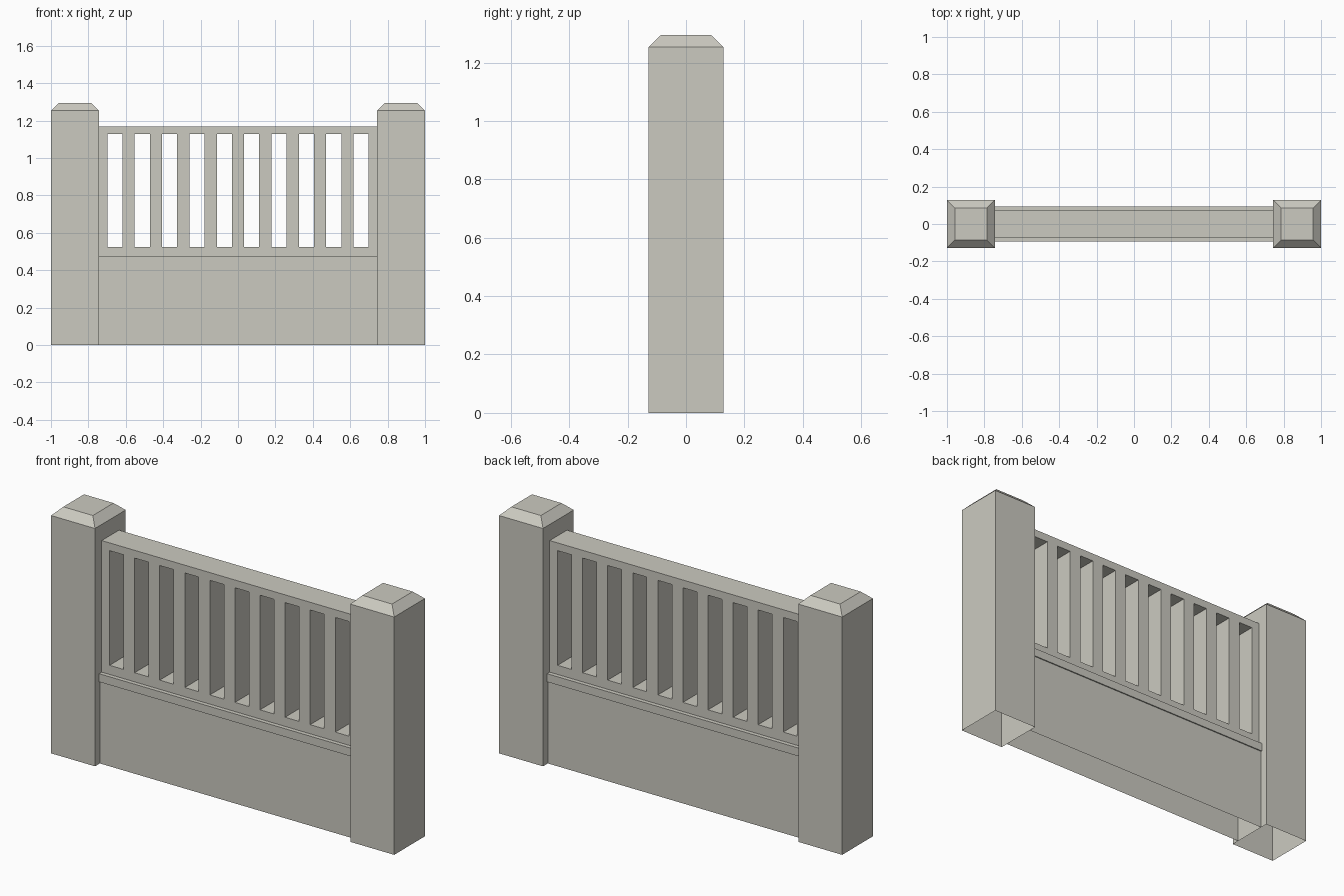
import bpy
import bmesh

if "Cube" in bpy.data.objects:
    bpy.data.objects.remove(bpy.data.objects["Cube"], do_unlink=True)

stone = bpy.data.materials.new("warm_grey_stone")
stone.use_nodes = True
colour = (0.60, 0.59, 0.53, 1)
stone.diffuse_color = colour
stone.node_tree.nodes["Principled BSDF"].inputs["Base Color"].default_value = colour

POST = 0.128          # half width of a post
INNER = 1 - 2 * POST  # half length of the wall between the posts


def finish(bm, name):
    bmesh.ops.recalc_face_normals(bm, faces=bm.faces)
    mesh = bpy.data.meshes.new(name)
    bm.to_mesh(mesh)
    bm.free()
    mesh.materials.append(stone)
    obj = bpy.data.objects.new(name, mesh)
    bpy.context.collection.objects.link(obj)
    return obj


def stack(name, sections, x=0, open_bottom=True):
    """Join rectangular sections (half x, half y, z) into a column."""
    bm = bmesh.new()
    rings = [[bm.verts.new((x + sx * hx, sy * hy, z))
              for sx, sy in ((-1, -1), (1, -1), (1, 1), (-1, 1))]
             for hx, hy, z in sections]
    for low, high in zip(rings, rings[1:]):
        for i in range(4):
            j = (i + 1) % 4
            bm.faces.new((low[i], low[j], high[j], high[i]))
    bm.faces.new(rings[-1])
    if not open_bottom:
        bm.faces.new(rings[0][::-1])
    obj = finish(bm, name)
    if open_bottom:
        # The hollow shell must face outwards
        top = obj.data.polygons[len(obj.data.polygons) - 1]
        if top.normal.z < 0:
            obj.data.flip_normals()
    return obj


# Hollow posts with chamfered caps
for side, name in ((-1, "right_post"), (1, "left_post")):
    stack(name, [(POST, POST, 0), (POST, POST, 1.253),
                 (POST - 0.042, POST - 0.042, 1.294)], x=side * (1 - POST))

# Lower wall and the ledge on it
stack("lower_wall", [(INNER, 0.088, 0), (INNER, 0.088, 0.434)])
stack("ledge", [(INNER, 0.094, 0.432), (INNER, 0.094, 0.475)], open_bottom=False)

# Slotted upper panel: a grid with the slot cells left out, then thickened
SLOTS, PITCH, SLOT_W, DEPTH = 10, 0.1462, 0.081, 0.144
xs = [-INNER]
for i in range(SLOTS):
    centre = (i - (SLOTS - 1) / 2) * PITCH
    xs += [centre - SLOT_W / 2, centre + SLOT_W / 2]
xs.append(INNER)
zs = [0.475, 0.523, 1.127, 1.168]

bm = bmesh.new()
grid = [[bm.verts.new((x, -DEPTH / 2, z)) for z in zs] for x in xs]
for i in range(len(xs) - 1):
    for k in range(len(zs) - 1):
        if k == 1 and i % 2 == 1:
            continue
        bm.faces.new((grid[i][k], grid[i + 1][k], grid[i + 1][k + 1], grid[i][k + 1]))
front = bm.faces[:]
back = bmesh.ops.extrude_face_region(bm, geom=front, use_keep_orig=True)
bmesh.ops.translate(bm, vec=(0, DEPTH, 0),
                    verts=[v for v in back["geom"] if isinstance(v, bmesh.types.BMVert)])
finish(bm, "slotted_panel")
